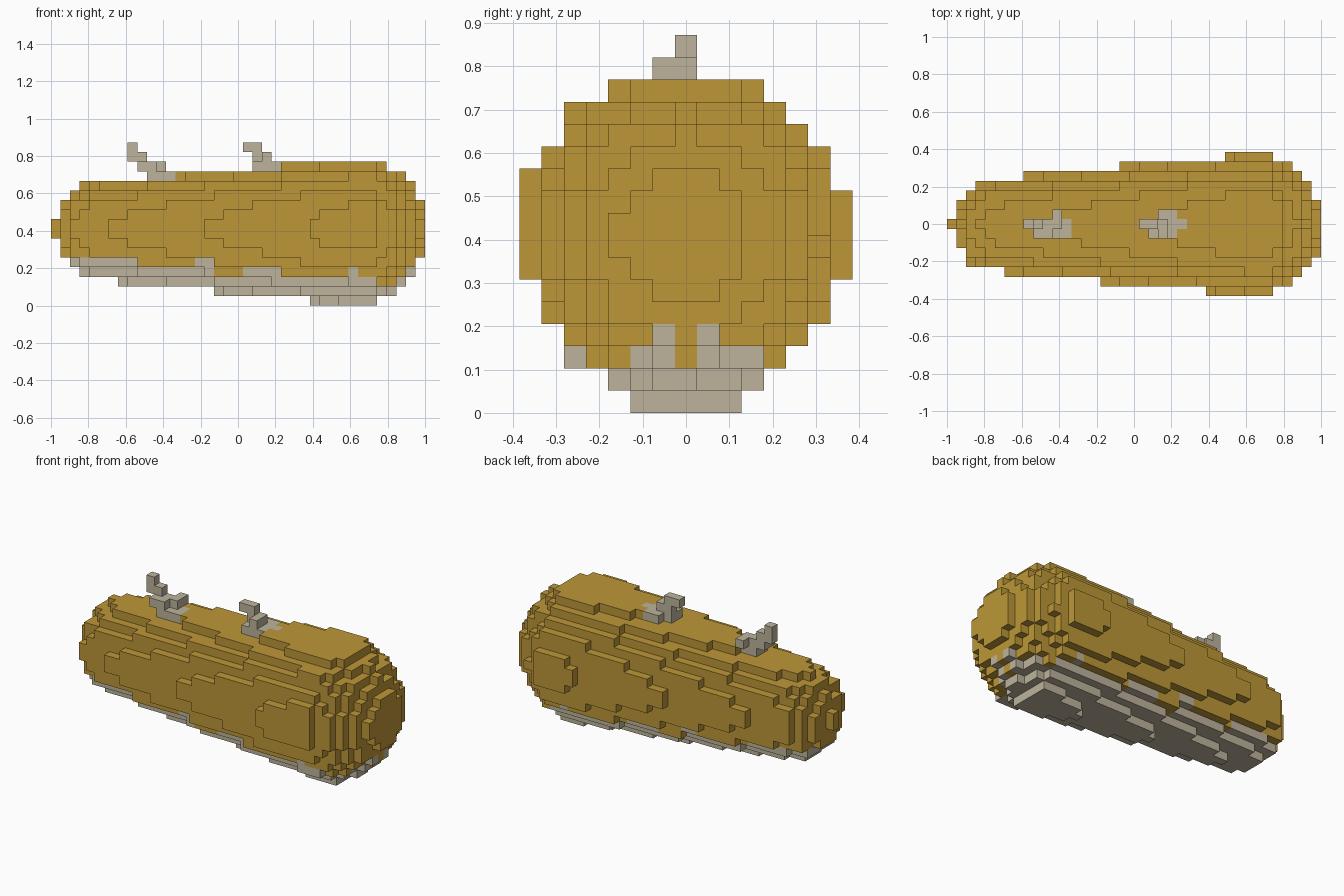
import bpy
from mathutils import Vector

cube = bpy.data.objects.get("Cube")
if cube:
    bpy.data.objects.remove(cube, do_unlink=True)

LENGTH = 39
U = 2 / LENGTH          # block size
MID = 7.85              # height of the body axis, in blocks


def material(name, rgb):
    m = bpy.data.materials.new(name)
    m.use_nodes = True
    m.diffuse_color = (*rgb, 1)
    bsdf = m.node_tree.nodes["Principled BSDF"]
    bsdf.inputs["Base Color"].default_value = (*rgb, 1)
    bsdf.inputs["Roughness"].default_value = 0.9
    return m


mustard = material("mustard", (0.51, 0.31, 0.04))
stone = material("stone_grey", (0.51, 0.455, 0.335))

# Body radius along its length: blunt ends, steady taper between
THIN_END = [0.7, 2.6, 3.97, 4.5, 4.7]
FAT_END = [6.75, 6.12, 5.45, 4.5, 2.98]


def radius(i):
    if i < len(THIN_END):
        return THIN_END[i]
    if i >= LENGTH - len(FAT_END):
        return FAT_END[i - LENGTH + len(FAT_END)]
    return min(4.43 + 0.0951 * i, 7.36)


def inside(i, j, k):
    dz = k + 0.5 - MID
    dz, p = (dz * 0.96, 2) if dz > 0 else (-dz * 0.94, 1.8)
    return dz ** p + abs(j + 0.1) ** p <= radius(i) ** p


def is_belly(i, j, k):
    if i >= 34:                     # notched edge below the fat end
        return k < 2 or (k == 2 and j in (-2, -1, 1, 2, 3)) or (k == 3 and abs(j) == 1)
    if k == 3:
        return i < 17 or 20 <= i < 24 or i == 31
    if k == 4:
        return i < 9 or i in (15, 16)
    return k < 3


def run(i0, i1, j, k):
    return {(i, j, k) for i in range(i0, i1 + 1)}


# Bent horns, each rooted in the back
thin_end_horn = (run(8, 8, 0, 16) | run(8, 9, 0, 15) | run(9, 11, 0, 14)
                 | run(9, 10, -1, 14) | run(11, 11, 1, 14)
                 | run(10, 12, 0, 13) | run(10, 12, -1, 13))
fat_end_horn = (run(20, 21, 0, 16) | run(21, 22, 0, 15) | run(22, 22, -1, 15)
                | run(21, 24, 0, 14) | run(21, 23, -1, 14) | run(22, 23, 1, 14))
horns = thin_end_horn | fat_end_horn

# Split the body blocks into hide and belly
solid = {(i, j, k) for i in range(LENGTH) for j in range(-7, 8)
         for k in range(15) if inside(i, j, k)} - horns
belly = {c for c in solid if is_belly(*c)}
occupied = solid | horns


def build_blocks(name, cells, mat):
    """Outer skin of a set of blocks."""
    index, verts, faces = {}, [], []

    def vert(p):
        if p not in index:
            index[p] = len(verts)
            verts.append(Vector((p[0] * U - 1, (p[1] - 0.5) * U, p[2] * U)))
        return index[p]

    for c in sorted(cells):
        for axis in range(3):
            for side in (0, 1):
                n = list(c)
                n[axis] += 2 * side - 1
                if tuple(n) in occupied:
                    continue
                a, b = (axis + 1) % 3, (axis + 2) % 3
                quad = []
                for da, db in ((0, 0), (1, 0), (1, 1), (0, 1)):
                    p = list(c)
                    p[axis] += side
                    p[a] += da
                    p[b] += db
                    quad.append(vert(tuple(p)))
                faces.append(quad if side else quad[::-1])
    mesh = bpy.data.meshes.new(name)
    mesh.from_pydata(verts, [], faces)
    mesh.materials.append(mat)
    mesh.update()
    bpy.context.collection.objects.link(bpy.data.objects.new(name, mesh))


build_blocks("body", solid - belly, mustard)
build_blocks("belly", belly, stone)
build_blocks("thin_end_horn", thin_end_horn, stone)
build_blocks("fat_end_horn", fat_end_horn, stone)
